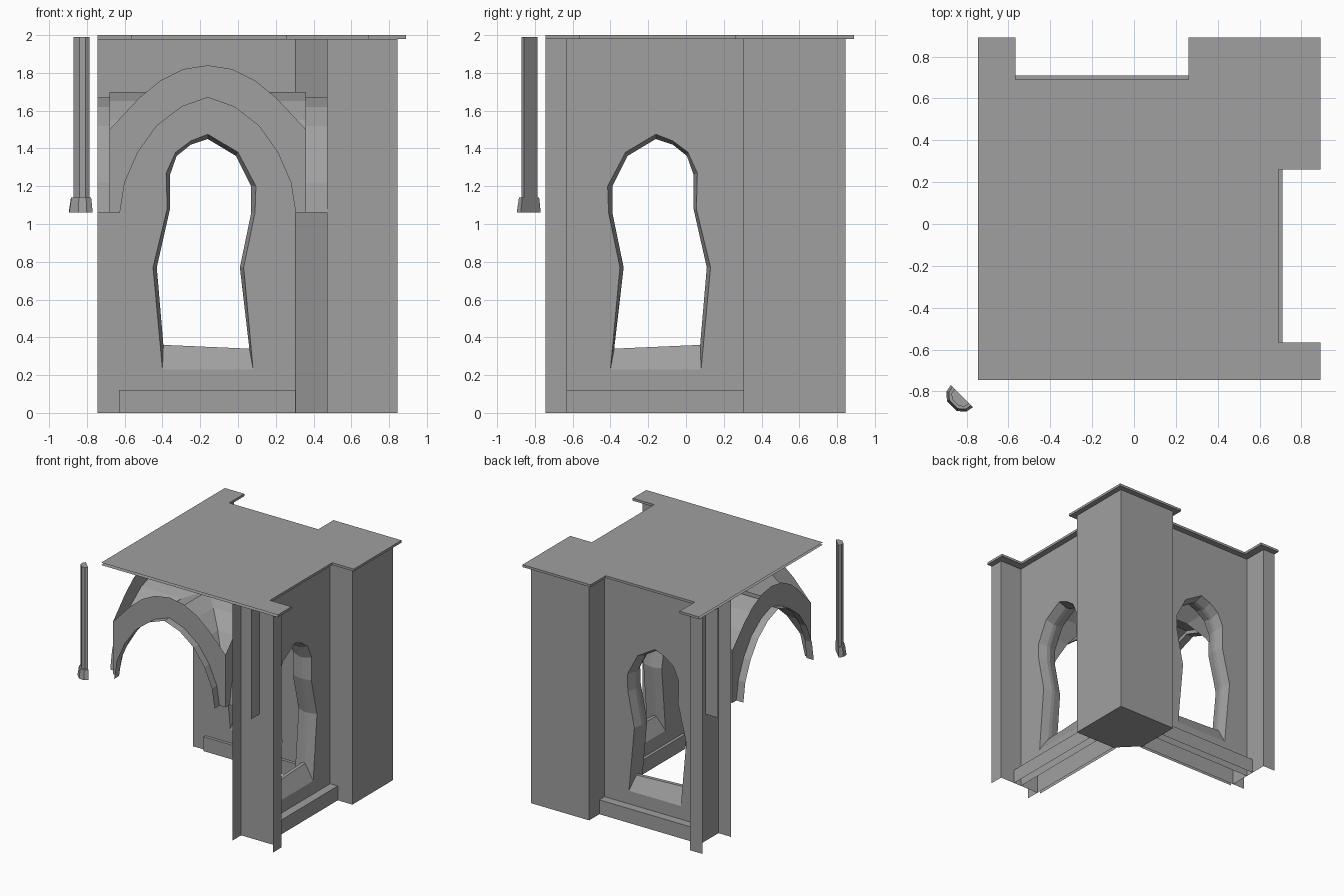
import bpy
import bmesh

cube = bpy.data.objects.get("Cube")
if cube:
    bpy.data.objects.remove(cube, do_unlink=True)

stone = bpy.data.materials.new("grey_stone")
stone.use_nodes = True
GREY = (0.35, 0.35, 0.35, 1)
stone.diffuse_color = GREY
stone.node_tree.nodes["Principled BSDF"].inputs["Base Color"].default_value = GREY

MID = -0.16                      # centre of the vaulted bay
INNER, OUTER, PIER = 0.47, 0.64, 0.845
END, NEAR, FAR = -0.745, -0.63, 0.305
EAVES, SPRING = 1.98, 1.06


def finish(name, bm):
    bmesh.ops.remove_doubles(bm, verts=bm.verts, dist=0.0005)
    bmesh.ops.recalc_face_normals(bm, faces=bm.faces)
    mesh = bpy.data.meshes.new(name)
    bm.to_mesh(mesh)
    bm.free()
    mesh.materials.append(stone)
    obj = bpy.data.objects.new(name, mesh)
    bpy.context.collection.objects.link(obj)
    return obj


def face(bm, points):
    return bm.faces.new([bm.verts.new(p) for p in points])


def loft(bm, a, b, closed=False):
    n = len(a)
    for i in range(n if closed else n - 1):
        j = (i + 1) % n
        face(bm, (a[i], a[j], b[j], b[i]))


def prism(bm, outline, z0, z1, skip=(), top=True):
    low = [(x, y, z0) for x, y in outline]
    high = [(x, y, z1) for x, y in outline]
    for i in range(len(low)):
        if i not in skip:
            j = (i + 1) % len(low)
            face(bm, (low[i], low[j], high[j], high[i]))
    face(bm, low[::-1])
    if top:
        face(bm, high)


# Window outlines: at the wall faces and at the narrow middle of the reveal
window_face = [(-0.40, 0.23), (-0.45, 0.77), (-0.375, 1.08), (-0.38, 1.27),
               (-0.33, 1.38), (-0.25, 1.44), (-0.16, 1.475), (0.0, 1.38),
               (0.095, 1.2), (0.09, 1.06), (0.03, 0.77), (0.08, 0.23)]
window_mid = [(-0.395, 0.36), (-0.43, 0.77), (-0.36, 1.08), (-0.36, 1.26),
              (-0.325, 1.36), (-0.25, 1.42), (-0.16, 1.45), (-0.01, 1.36),
              (0.07, 1.2), (0.07, 1.06), (0.01, 0.77), (0.06, 0.34)]


def build_wall(side):
    right = side == "right"

    def place(u, depth, z):
        return (depth, u, z) if right else (u, depth, z)

    def outline(points, depth):
        return [place(2 * MID - u if right else u, depth, z) for u, z in points]

    # wall leaves pierced by the window
    bm = bmesh.new()
    for depth, start in ((INNER, END), (OUTER, NEAR)):
        rect = [place(u, depth, z) for u, z in
                ((start, 0), (FAR, 0), (FAR, EAVES), (start, EAVES))]
        edges = []
        for loop in (rect, outline(window_face, depth)):
            vs = [bm.verts.new(p) for p in loop]
            edges += [bm.edges.new((vs[i - 1], vs[i])) for i in range(len(vs))]
        bmesh.ops.triangle_fill(bm, edges=edges, use_beauty=True)
    bmesh.ops.dissolve_limit(bm, angle_limit=0.01, verts=bm.verts, edges=bm.edges)
    finish(side + "_wall", bm)

    # splayed reveal and sill
    bm = bmesh.new()
    centre = (INNER + OUTER) / 2
    rings = [outline(window_face, INNER), outline(window_mid, centre - 0.015),
             outline(window_mid, centre + 0.015), outline(window_face, OUTER)]
    for a, b in zip(rings, rings[1:]):
        loft(bm, a, b, closed=True)
    finish(side + "_window_reveal", bm)

    # open-ended half pilaster closing the wall
    bm = bmesh.new()

    def upright(u0, d0, u1, d1, z0):
        face(bm, (place(u0, d0, z0), place(u1, d1, z0),
                  place(u1, d1, EAVES), place(u0, d0, EAVES)))
    upright(NEAR, INNER, NEAR, PIER, 0)
    upright(END, PIER, NEAR, PIER, 0)
    upright(END, OUTER, NEAR, OUTER, SPRING)
    finish(side + "_pilaster", bm)

    # plinth strips outside and inside
    bm = bmesh.new()
    for wall, edge in ((OUTER, 0.71), (INNER, 0.445)):
        path = [(edge, 0), (edge, 0.12), (wall, 0.12)]
        loft(bm, [place(NEAR, d, z) for d, z in path],
             [place(FAR, d, z) for d, z in path])
    finish(side + "_plinth", bm)


for side in ("back", "right"):
    build_wall(side)

# Corner pier with chamfered inner corner
bm = bmesh.new()
prism(bm, [(FAR, INNER), (FAR, PIER), (PIER, PIER), (PIER, FAR), (INNER, FAR)],
      0, EAVES, top=False)
finish("corner_pier", bm)

# Roof slab, open along the two cut sides
bm = bmesh.new()
lip, back, n0, n1 = 0.89, 0.69, -0.565, 0.26
prism(bm, [(END, END), (lip, END), (lip, n0), (back, n0), (back, n1), (lip, n1),
           (lip, lip), (n1, lip), (n1, back), (n0, back), (n0, lip), (END, lip)],
      EAVES, 2.0, skip=(0, 11))
finish("roof_slab", bm)


# Vault: four arches and the webs between them
def mirrored(half):
    return [(-s, z) for s, z in half] + [(s, z) for s, z in half[-2::-1]]


arch_in = mirrored([(0.465, SPRING), (0.44, 1.22), (0.37, 1.38), (0.27, 1.52),
                    (0.14, 1.62), (0, 1.67)])
arch_out = mirrored([(0.52, SPRING), (0.52, 1.5), (0.36, 1.67), (0.25, 1.76),
                     (0.13, 1.82), (0, 1.84)])
REACH = 0.52

for name, dx, dy, cut in (("front", 0, -1, 0.585), ("left", -1, 0, 0.585),
                          ("back", 0, 1, 0.63), ("right", 1, 0, 0.63)):
    def at(s, depth, z):
        return (MID + dx * depth - dy * s, MID + dy * depth + dx * s, z)

    bm = bmesh.new()
    lower = [at(s, REACH, z) for s, z in arch_in]
    loft(bm, lower, [at(s, REACH, z) for s, z in arch_out])
    loft(bm, lower, [at(s, cut, z) for s, z in arch_in])
    finish(name + "_arch", bm)

    bm = bmesh.new()
    web = [(s * 1.05, z + 0.03 * (z > SPRING)) for s, z in arch_in]
    loft(bm, [at(s, REACH, z) for s, z in web],
         [at(s, abs(s), z) for s, z in web])
    finish(name + "_vault_web", bm)

# Detached half column with flared base, set on the diagonal
half_round = [(-1, 0), (-0.9, 0.5), (-0.45, 0.9), (0.45, 0.9), (0.9, 0.5), (1, 0)]


def column_ring(radius, z):
    k = 0.7071 * radius
    return [(-0.822 + k * (a - b), -0.822 - k * (a + b), z) for a, b in half_round]


bm = bmesh.new()
rings = [column_ring(r, z) for r, z in
         ((0.075, SPRING), (0.063, 1.14), (0.05, 1.14), (0.05, 1.99))]
for a, b in zip(rings, rings[1:]):
    loft(bm, a, b, closed=True)
face(bm, rings[0])
face(bm, rings[-1])
finish("half_column", bm)
